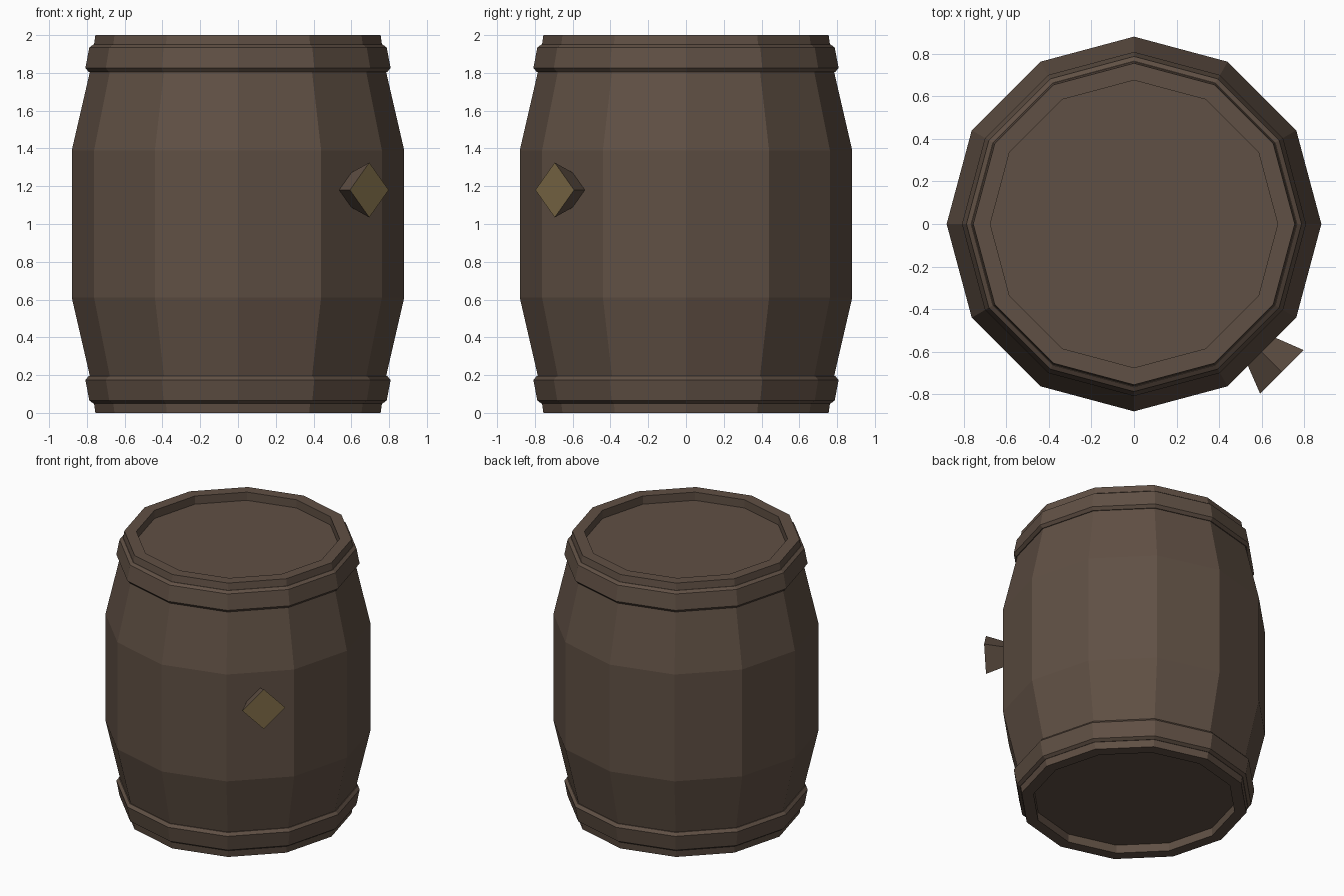
import bpy, bmesh, math
from mathutils import Vector

if "Cube" in bpy.data.objects:
    bpy.data.objects.remove(bpy.data.objects["Cube"])

SIDES = 12


def material(name, rgb):
    m = bpy.data.materials.new(name)
    m.diffuse_color = (*rgb, 1)
    m.use_nodes = True
    m.node_tree.nodes["Principled BSDF"].inputs["Base Color"].default_value = m.diffuse_color
    return m


wood = material("dark_brown_wood", (0.117, 0.080, 0.058))
gold = material("dull_gold", (0.205, 0.145, 0.062))


def finish(bm, name, mats):
    bmesh.ops.recalc_face_normals(bm, faces=bm.faces)
    me = bpy.data.meshes.new(name)
    bm.to_mesh(me)
    bm.free()
    for m in mats:
        me.materials.append(m)
    ob = bpy.data.objects.new(name, me)
    bpy.context.collection.objects.link(ob)
    return ob


def lathe(name, profile, closed_loop):
    """Spin an (r, z) profile around z; cap both ends or close it as a ring."""
    bm = bmesh.new()
    rings = [[bm.verts.new((r * math.cos(a), r * math.sin(a), z))
              for a in (i * math.tau / SIDES for i in range(SIDES))]
             for r, z in profile]
    pairs = list(zip(rings, rings[1:]))
    if closed_loop:
        pairs.append((rings[-1], rings[0]))
    else:
        bm.faces.new(rings[0])
        bm.faces.new(rings[-1])
    for a, b in pairs:
        for i in range(SIDES):
            j = (i + 1) % SIDES
            bm.faces.new((a[i], a[j], b[j], b[i]))
    return finish(bm, name, [wood])


# Barrel body with recessed ends, mirrored about mid height
half = [(0.675, 0.06), (0.675, 0.0), (0.755, 0.0), (0.783, 0.19), (0.88, 0.61)]
body = half + [(r, 2 - z) for r, z in reversed(half)]
lathe("barrel_body", body, False)

# Hoops at both ends
hoop = [(0.74, 0.05), (0.765, 0.05), (0.787, 0.065), (0.808, 0.175), (0.79, 0.195), (0.74, 0.195)]
lathe("bottom_hoop", hoop, True)
lathe("top_hoop", [(r, 2 - z) for r, z in hoop], True)

# Flared square bung on the front right facet
bm = bmesh.new()
out = Vector((1, -1, 0)).normalized()
side = Vector((1, 1, 0)).normalized()
up = Vector((0, 0, 1))
ends = []
for dist, r in ((0.83, 0.085), (0.983, 0.145)):
    c = out * dist + up * 1.18
    ends.append([bm.verts.new(c + d * r) for d in (side, up, -side, -up)])
bm.faces.new(ends[0])
bm.faces.new(ends[1]).material_index = 1
for i in range(4):
    j = (i + 1) % 4
    bm.faces.new((ends[0][i], ends[0][j], ends[1][j], ends[1][i]))
finish(bm, "bung", [wood, gold])
